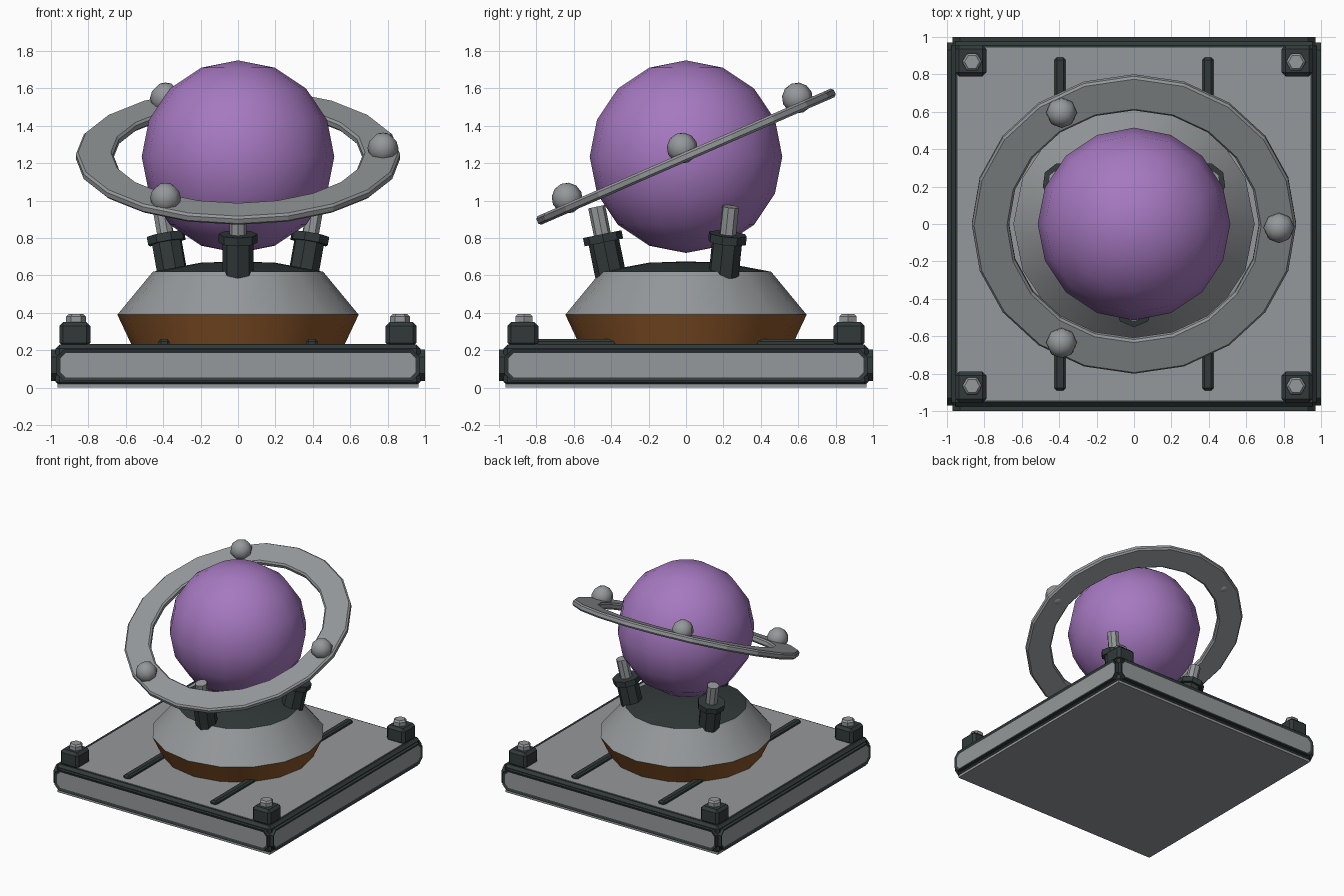
import bpy, bmesh, math
from mathutils import Matrix, Vector

if "Cube" in bpy.data.objects:
    bpy.data.objects.remove(bpy.data.objects["Cube"])


def material(name, rgb):
    m = bpy.data.materials.new(name)
    m.diffuse_color = (*rgb, 1)
    m.use_nodes = True
    m.node_tree.nodes["Principled BSDF"].inputs["Base Color"].default_value = m.diffuse_color
    return m


GREY = material("grey metal", (0.30, 0.315, 0.325))
DARK = material("dark metal", (0.032, 0.042, 0.042))
BROWN = material("copper brown", (0.25, 0.09, 0.022))
PURPLE = material("purple", (0.38, 0.19, 0.53))


def finish(name, bm, mats, matrix=None, smooth=None, bevel=0):
    bmesh.ops.recalc_face_normals(bm, faces=bm.faces)
    me = bpy.data.meshes.new(name)
    bm.to_mesh(me)
    bm.free()
    for m in mats:
        me.materials.append(m)
    ob = bpy.data.objects.new(name, me)
    bpy.context.collection.objects.link(ob)
    if matrix:
        ob.matrix_world = matrix
    if bevel:
        mod = ob.modifiers.new("bevel", 'BEVEL')
        mod.width, mod.segments = bevel, 1
    if smooth:
        bpy.ops.object.select_all(action='DESELECT')
        ob.select_set(True)
        bpy.context.view_layer.objects.active = ob
        bpy.ops.object.shade_smooth_by_angle(angle=math.radians(smooth))
    return ob


def box(name, centre, size, mat, bevel=0):
    bm = bmesh.new()
    bmesh.ops.create_cube(bm, size=1)
    bmesh.ops.scale(bm, vec=size, verts=bm.verts)
    return finish(name, bm, [mat], Matrix.Translation(centre), bevel=bevel)


def lathe(name, profile, segs, mats, band_mats=None, matrix=None, smooth=None, closed=False):
    """Spin (radius, z) points around z; band_mats gives a material per band."""
    bm = bmesh.new()
    rings = []
    for r, z in profile:
        if r == 0:
            rings.append([bm.verts.new((0, 0, z))] * segs)
        else:
            rings.append([bm.verts.new((r * math.cos(a), r * math.sin(a), z))
                          for a in (math.tau * i / segs for i in range(segs))])
    pairs = list(zip(rings, rings[1:])) + ([(rings[-1], rings[0])] if closed else [])
    for k, (lo, hi) in enumerate(pairs):
        for i in range(segs):
            j = (i + 1) % segs
            loop = list(dict.fromkeys((lo[i], lo[j], hi[j], hi[i])))
            bm.faces.new(loop).material_index = band_mats[k] if band_mats else 0
    return finish(name, bm, mats, matrix, smooth)


def cylinder(name, r, z0, z1, segs, mat, matrix, smooth=None):
    return lathe(name, [(0, z0), (r, z0), (r, z1), (0, z1)], segs, [mat], None, matrix, smooth)


def ball(name, r, segs, rings, mat, matrix):
    bm = bmesh.new()
    bmesh.ops.create_uvsphere(bm, u_segments=segs, v_segments=rings, radius=r)
    return finish(name, bm, [mat], matrix, smooth=50)


# Square base: bottom plate, dark frame, top plate
box("bottom_plate", (0, 0, 0.01), (1.93, 1.93, 0.02), GREY)
box("base_frame", (0, 0, 0.12), (1.95, 1.95, 0.22), DARK, 0.02)
box("top_plate", (0, 0, 0.222), (1.885, 1.885, 0.024), GREY)

# Side panels: chamfered dark surround with a recessed grey face
for k in range(4):
    bm = bmesh.new()
    w, h, c = 0.97, 0.085, 0.04
    outline = [(w, h - c), (w - c, h), (c - w, h), (-w, h - c),
               (-w, c - h), (c - w, -h), (w - c, -h), (w, c - h)]
    back = bm.faces.new([bm.verts.new((x, -0.96, 0.12 + z)) for x, z in outline])
    out = bmesh.ops.extrude_face_region(bm, geom=[back])['geom']
    bmesh.ops.translate(bm, vec=(0, -0.04, 0), verts=[v for v in out if isinstance(v, bmesh.types.BMVert)])
    front = next(f for f in out if isinstance(f, bmesh.types.BMFace))
    bm.normal_update()
    bmesh.ops.inset_region(bm, faces=[front], thickness=0.022)
    front.material_index = 1
    for v in front.verts:
        v.co.y += 0.008
    finish("side_panel", bm, [DARK, GREY], Matrix.Rotation(k * math.pi / 2, 4, 'Z'))

# Corner blocks with hex bolts
for sx in (-1, 1):
    for sy in (-1, 1):
        box("corner_block", (sx * 0.872, sy * 0.872, 0.285), (0.165, 0.165, 0.13), DARK, 0.02)
        at = Matrix.Translation((sx * 0.866, sy * 0.866, 0))
        lathe("corner_bolt", [(0, 0.34), (0.053, 0.34), (0.053, 0.38), (0.04, 0.393), (0, 0.393)],
              6, [GREY], None, at)
        # Floor rails
        box("floor_rail", (sx * 0.395, sy * 0.63, 0.24), (0.058, 0.52, 0.04), DARK, 0.012)

# Pedestal: brown skirt, grey cone, dark cap
lathe("pedestal", [(0, 0.22), (0.565, 0.22), (0.645, 0.39), (0.455, 0.62), (0.2, 0.668), (0, 0.675)],
      16, [BROWN, GREY, DARK], [0, 0, 1, 2, 2], smooth=25)

# Three pistons leaning outward
for a in (-90, 30, 150):
    m = (Matrix.Rotation(math.radians(a), 4, 'Z') @ Matrix.Translation((0.405, 0, 0.61))
         @ Matrix.Rotation(math.radians(11.5), 4, 'Y'))
    cylinder("piston_sleeve", 0.083, -0.01, 0.18, 8, DARK, m)
    cylinder("piston_collar", 0.105, 0.17, 0.215, 8, DARK, m)
    cylinder("piston_rod", 0.046, 0.2, 0.365, 8, GREY, m)

# Globe
ball("globe", 0.515, 16, 8, PURPLE, Matrix.Translation((0, 0, 1.235)))

# Tilted ring with three small moons
tilt = Matrix.Translation((0, 0, 1.235)) @ Matrix.Rotation(math.radians(23.5), 4, 'X')
lathe("ring", [(0.68, -0.025), (0.855, -0.025), (0.867, -0.013), (0.867, 0.013),
               (0.855, 0.025), (0.68, 0.025), (0.668, 0.013), (0.668, -0.013)],
      20, [GREY], None, tilt, closed=True)
for a in (0, 120, 240):
    pos = Matrix.Rotation(math.radians(a), 4, 'Z') @ Vector((0.775, 0, 0.05))
    ball("moon", 0.083, 8, 6, GREY, tilt @ Matrix.Translation(pos))
